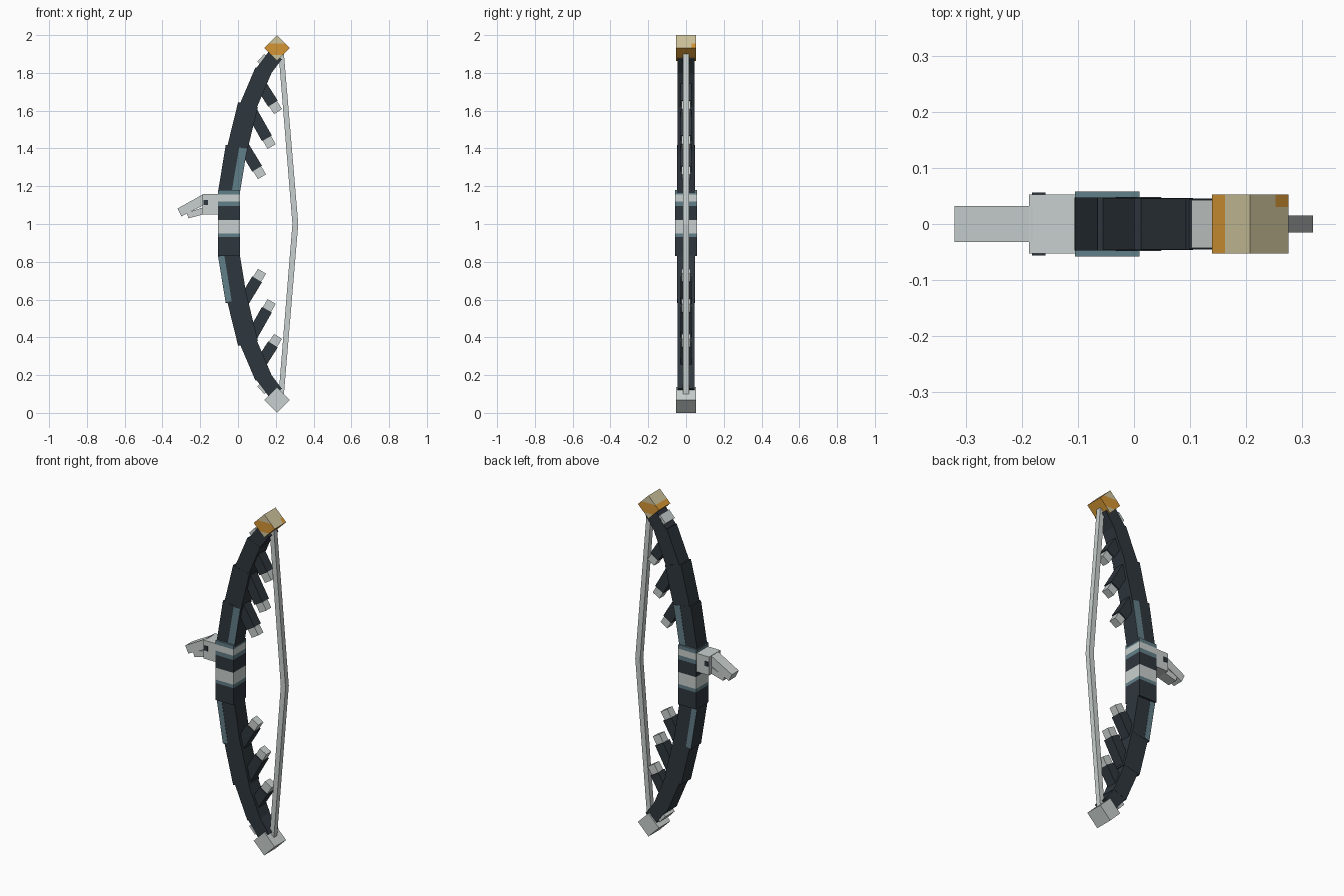
import bpy
import bmesh
from mathutils import Vector

cube = bpy.data.objects.get("Cube")
if cube:
    bpy.data.objects.remove(cube, do_unlink=True)


def material(name, rgb):
    m = bpy.data.materials.new(name)
    m.use_nodes = True
    m.diffuse_color = (*rgb, 1)
    m.node_tree.nodes["Principled BSDF"].inputs["Base Color"].default_value = (*rgb, 1)
    return m


LIGHT = material("pale grey", (0.58, 0.63, 0.62))
DARK = material("dark slate", (0.028, 0.038, 0.048))
TEAL = material("dull teal", (0.12, 0.21, 0.245))
ORANGE = material("amber", (0.66, 0.30, 0.035))
TAN = material("pale tan", (0.62, 0.55, 0.33))


def prism(name, pts, half, mats, cuts=(), rule=None):
    """Extrude an x-z outline across y; optional plane cuts and a colour rule."""
    bm = bmesh.new()
    rings = [[bm.verts.new((x, y, z)) for x, z in pts] for y in (-half, half)]
    bm.faces.new(rings[0])
    bm.faces.new(rings[1])
    for i in range(len(pts)):
        j = (i + 1) % len(pts)
        bm.faces.new((rings[0][i], rings[0][j], rings[1][j], rings[1][i]))
    bmesh.ops.recalc_face_normals(bm, faces=bm.faces[:])
    for co, no in cuts:
        geom = bm.verts[:] + bm.edges[:] + bm.faces[:]
        bmesh.ops.bisect_plane(bm, geom=geom, plane_co=co, plane_no=no)
    bm.normal_update()
    if rule:
        for f in bm.faces:
            f.material_index = rule(f.calc_center_median(), f.normal)
    me = bpy.data.meshes.new(name)
    bm.to_mesh(me)
    bm.free()
    for m in mats:
        me.materials.append(m)
    ob = bpy.data.objects.new(name, me)
    bpy.context.collection.objects.link(ob)
    return ob


def beam(a, b, w):
    """Outline of a straight bar from a to b with width w."""
    a, b = Vector(a), Vector(b)
    d = (b - a).normalized()
    n = Vector((d.y, -d.x)) * w / 2
    return [tuple(p) for p in (a - n, a + n, b + n, b - n)]


def both(name, pts, half, mat):
    """Upper part and its mirror image below mid height."""
    prism("upper_" + name, pts, half, [mat])
    prism("lower_" + name, [(x, 2 - z) for x, z in pts], half, [mat])


# Limbs: four overlapping bars each
limbs = [((-0.049, 1.161), (-0.008, 1.41), 0.115),
         ((-0.012, 1.367), (0.053, 1.632), 0.108),
         ((0.036, 1.582), (0.134, 1.812), 0.09),
         ((0.125, 1.796), (0.20, 1.896), 0.08)]
for i, (a, b, w) in enumerate(limbs):
    both(f"limb_{i + 1}", beam(a, b, w), 0.047 - i * 0.001, DARK)

# Painted stripes: inner edge above, outer edge below
prism("upper_stripe", beam((-0.014, 1.16), (0.027, 1.402), 0.042), 0.0485, [TEAL])
prism("lower_stripe", beam((-0.088, 0.83), (-0.049, 0.588), 0.032), 0.0485, [TEAL])

# Prongs with pale caps, pointing towards the string
prongs = [((0.11, 1.755), (0.212, 1.595)),
          ((0.07, 1.60), (0.178, 1.41)),
          ((0.03, 1.41), (0.127, 1.25))]
for i, (a, b) in enumerate(prongs):
    a, b = Vector(a), Vector(b)
    joint = b - (b - a).normalized() * 0.05
    both(f"prong_{i + 1}", beam(a, joint, 0.06), 0.03, DARK)
    both(f"prong_cap_{i + 1}", beam(joint, b, 0.05), 0.023, LIGHT)

# Pale stubs beside the tips
both("tip_stub", beam((0.121, 1.88), (0.162, 1.842), 0.055), 0.043, LIGHT)

# Tip blocks
R, CX, CZ = 0.068, 0.207, 1.932
diamond = [(CX, CZ + R), (CX + R, CZ), (CX, CZ - R), (CX - R, CZ)]


def tip_colour(c, n):
    if abs(n.y) > 0.5:
        return int(1.895 < c.z < 1.95)
    if n.z < 0:
        return 1
    if n.x < 0:
        return int(c.z < 1.955)
    return int(c.z < 1.955 and c.y > 0.03)


prism("upper_tip", diamond, 0.053, [TAN, ORANGE],
      [((0, 0, 1.955), (0, 0, 1)), ((0, 0, 1.895), (0, 0, 1)), ((0, 0.03, 0), (0, 1, 0))],
      tip_colour)
prism("lower_tip", [(x, 2 - z) for x, z in diamond], 0.053, [LIGHT])

# Bow string
both("string", [(0.215, 1.9), (0.243, 1.9), (0.319, 1.0), (0.288, 1.0)], 0.015, LIGHT)

# Grip with wrapped bands
BANDS = [(0.93, 0), (0.95, 1), (1.02, 2), (1.095, 0), (1.12, 1), (1.157, 2), (1.3, 1)]


def band_colour(c, n):
    return next(k for top, k in BANDS if c.z < top)


prism("grip", [(-0.105, 0.83), (0.01, 0.83), (0.01, 1.18), (-0.105, 1.18)], 0.058,
      [DARK, TEAL, LIGHT], [((0, 0, z), (0, 0, 1)) for z, k in BANDS[:-1]], band_colour)

# Front bracket, its side pins and the two-part pointer
prism("bracket", [(-0.187, 1.05), (-0.10, 1.05), (-0.10, 1.158), (-0.187, 1.158)], 0.053, [LIGHT])
prism("bracket_pin", beam((-0.17, 1.10), (-0.17, 1.128), 0.024), 0.056, [DARK])
prism("pointer_upper", [(-0.18, 1.16), (-0.18, 1.10), (-0.30, 1.04), (-0.32, 1.082)], 0.032, [LIGHT])
prism("pointer_lower", [(-0.18, 1.09), (-0.18, 1.052), (-0.262, 1.03), (-0.272, 1.058)], 0.03, [LIGHT])
